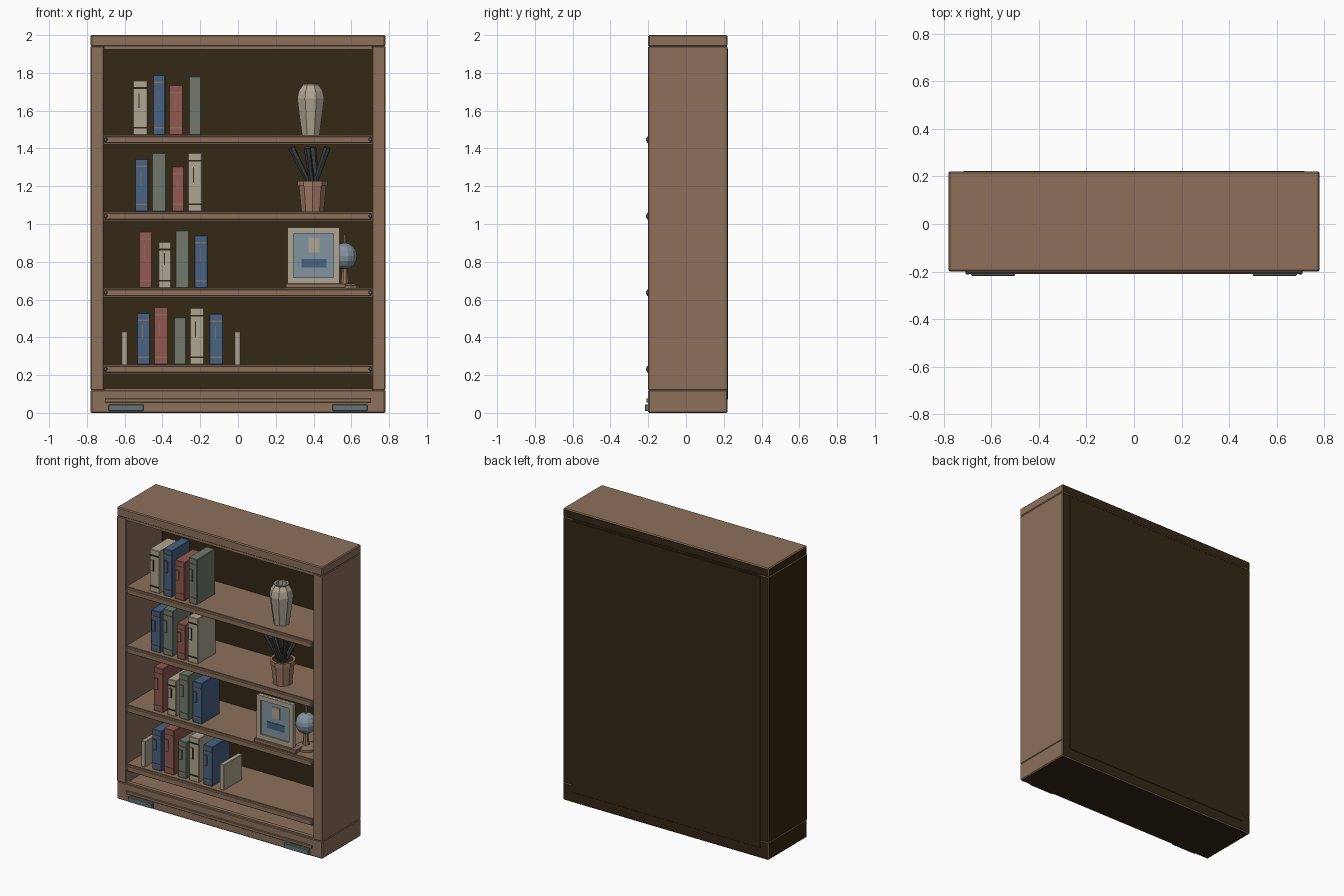
import bpy, bmesh, math
from mathutils import Vector

if "Cube" in bpy.data.objects:
    bpy.data.objects.remove(bpy.data.objects["Cube"])

COLOURS = {
    "brown_wood": (0.262, 0.162, 0.102), "dark_wood": (0.034, 0.021, 0.007),
    "cream": (0.43, 0.376, 0.283), "blue": (0.065, 0.122, 0.223),
    "red": (0.283, 0.098, 0.080), "sage": (0.162, 0.195, 0.150),
    "slate_leaf": (0.045, 0.055, 0.053), "pale_blue": (0.223, 0.296, 0.352),
    "terracotta": (0.342, 0.188, 0.122), "steel": (0.127, 0.181, 0.181)}
MATS = {}
for name, c in COLOURS.items():
    MATS[name] = bpy.data.materials.new(name)
    MATS[name].diffuse_color = (*c, 1)


def finish(bm, name, *mats):
    me = bpy.data.meshes.new(name)
    bmesh.ops.recalc_face_normals(bm, faces=bm.faces)
    bm.to_mesh(me)
    bm.free()
    for m in mats:
        me.materials.append(MATS[m])
    ob = bpy.data.objects.new(name, me)
    bpy.context.collection.objects.link(ob)
    return ob


def box(name, mat, x, y, z, bevel=0.0, two_tone=False):
    """Box from (min, max) ranges; two_tone puts dark wood on left, back and under faces."""
    bm = bmesh.new()
    bmesh.ops.create_cube(bm, size=1)
    for v in bm.verts:
        v.co = Vector([(r[0] + r[1]) / 2 + c * (r[1] - r[0]) for r, c in zip((x, y, z), v.co)])
    if bevel:
        bmesh.ops.bevel(bm, geom=bm.edges[:], offset=bevel, segments=1, affect='EDGES')
    bm.normal_update()
    if two_tone:
        for f in bm.faces:
            n = f.normal
            f.material_index = int(n.x < -0.8 or n.y > 0.8 or n.z < -0.8)
        return finish(bm, name, mat, "dark_wood")
    return finish(bm, name, mat)


def lathe(name, mat, cx, cy, profile, sides):
    """Closed turned shape from (radius, height) points."""
    bm = bmesh.new()
    rings = []
    for r, z in profile:
        rings.append([bm.verts.new((cx + r * math.cos(math.tau * (i + .5) / sides),
                                    cy + r * math.sin(math.tau * (i + .5) / sides), z))
                      for i in range(sides)])
    for a, b in zip(rings, rings[1:]):
        for i in range(sides):
            j = (i + 1) % sides
            bm.faces.new((a[i], a[j], b[j], b[i]))
    bm.faces.new(rings[0])
    bm.faces.new(rings[-1])
    return finish(bm, name, mat)


# case
F, B = -0.20, 0.22
for s, side in ((-1, "left"), (1, "right")):
    xr = sorted((s * 0.71, s * 0.78))
    box(side + "_side", "brown_wood", xr, (F, B), (0.12, 1.94), 0.004, True)
box("top_board", "brown_wood", (-0.78, 0.78), (F, B), (1.94, 2.0), 0.006, True)
box("top_rail", "brown_wood", (-0.71, 0.71), (F + 0.003, F + 0.03), (1.925, 1.945), 0, True)
box("plinth", "brown_wood", (-0.78, 0.78), (F, B), (0.0, 0.122), 0.006, True)
box("plinth_lip", "brown_wood", (-0.71, 0.71), (F + 0.003, F + 0.03), (0.115, 0.13), 0, True)
box("back_panel", "dark_wood", (-0.712, 0.712), (0.19, B - 0.004), (0.11, 1.95))
box("back_plate", "dark_wood", (-0.72, 0.72), (B - 0.005, B + 0.002), (0.07, 1.93), 0.002)
box("plinth_strip", "brown_wood", (-0.705, 0.705), (-0.21, -0.195), (0.055, 0.075), 0.002, True)
for s in (-1, 1):
    box("foot_plate", "steel", sorted((s * 0.50, s * 0.685)), (-0.218, -0.195), (0.010, 0.045), 0.003)

# shelves with front lips and end pins
SHELVES = (0.255, 0.66, 1.065, 1.47)
for z in SHELVES:
    box("shelf", "brown_wood", (-0.71, 0.71), (-0.19, 0.19), (z - 0.05, z), 0, True)
    box("shelf_lip", "brown_wood", (-0.705, 0.705), (-0.207, -0.185), (z - 0.042, z - 0.006), 0.003, True)
    for s in (-1, 1):
        box("shelf_pin", "steel", sorted((s * 0.692, s * 0.709)), (-0.212, -0.19), (z - 0.032, z - 0.014), 0.003)

# books: colour, left, right, top
ROWS = (
    (("blue", -.535, -.465, .53), ("red", -.445, -.37, .56), ("sage", -.34, -.275, .505),
     ("cream", -.255, -.18, .555), ("blue", -.15, -.08, .525)),
    (("red", -.525, -.455, .96), ("cream", -.42, -.355, .905), ("sage", -.33, -.26, .965),
     ("blue", -.23, -.16, .94)),
    (("blue", -.545, -.475, 1.345), ("sage", -.455, -.38, 1.375), ("red", -.35, -.285, 1.305),
     ("cream", -.265, -.19, 1.375)),
    (("cream", -.555, -.48, 1.76), ("blue", -.45, -.385, 1.79), ("red", -.365, -.29, 1.735),
     ("sage", -.26, -.195, 1.78)))
for base, row in zip(SHELVES, ROWS):
    for mat, x0, x1, top in row:
        h, yf = top - base, -0.165
        box(mat + "_book", mat, (x0, x1), (yf, 0.03), (base, top), 0.003)
        trim = "dark_wood" if mat == "cream" else "brown_wood"
        for t in (base + 0.04, top - 0.04):
            box("spine_band", trim, (x0 + .003, x1 - .003), (yf - .004, yf + .002), (t - .004, t + .004))
        box("spine_label", mat, (x0 + .008, x0 + .028), (yf - .007, yf + .002),
            (base + h * .5, base + h * .76))
        box("spine_label_edge", trim, (x0 + .028, x0 + .033), (yf - .007, yf + .002),
            (base + h * .5, base + h * .76))
for x in (-0.601, -0.003):
    box("bookend", "cream", (x - .015, x + .015), (-0.17, 0.03), (0.255, 0.43), 0.002)

# faceted vase
lathe("vase", "cream", 0.385, -0.08,
      ((.050, 1.47), (.054, 1.50), (.066, 1.58), (.077, 1.665), (.068, 1.705),
       (.046, 1.735), (.050, 1.745), (.036, 1.745), (.034, 1.70)), 8)

# potted plant
PX, PY = 0.395, -0.08
lathe("plant_pot", "terracotta", PX, PY, ((.062, 1.065), (.076, 1.20)), 10)
lathe("pot_rim", "terracotta", PX, PY, ((.083, 1.20), (.083, 1.228), (.066, 1.228), (.064, 1.215)), 10)
lathe("pot_soil", "dark_wood", PX, PY, ((.07, 1.205), (.07, 1.222)), 10)
for i in range(7):
    a = math.tau * i / 7
    lean = 0.125 if i else 0.0
    foot = Vector((PX + .02 * math.cos(a), PY + .02 * math.sin(a), 1.215))
    tip = Vector((PX + lean * math.cos(a), PY + lean * 0.7 * math.sin(a), 1.405))
    d = tip - foot
    bm = bmesh.new()
    bmesh.ops.create_cone(bm, cap_ends=True, segments=6, radius1=0.014, radius2=0.019, depth=d.length)
    bmesh.ops.rotate(bm, verts=bm.verts, matrix=d.to_track_quat('Z', 'Y').to_matrix())
    bmesh.ops.translate(bm, verts=bm.verts, vec=(foot + tip) / 2)
    finish(bm, "plant_leaf", "slate_leaf")

# framed picture on a stand
box("picture_stand", "brown_wood", (0.25, 0.57), (-0.185, -0.11), (0.66, 0.685), 0.003)
box("picture_back", "cream", (0.262, 0.537), (-0.158, -0.140), (0.685, 0.982), 0.002)
for n, x, z in (("left", (.262, .293), (.685, .982)), ("right", (.506, .537), (.685, .982)),
                ("top", (.293, .506), (.951, .982)), ("bottom", (.293, .506), (.685, .716))):
    box("picture_frame_" + n, "cream", x, (-0.172, -0.157), z)
box("picture_sheet", "pale_blue", (.293, .506), (-.162, -.156), (.716, .951))
box("picture_square", "cream", (.373, .432), (-.166, -.160), (.85, .925))
box("picture_bar", "blue", (.335, .468), (-.166, -.160), (.77, .815))

# small globe
GX, GY = 0.565, -0.07
lathe("globe_base", "brown_wood", GX + .01, GY, ((.072, .66), (.072, .675), (.04, .685)), 12)
lathe("globe_post", "terracotta", GX, GY, ((.022, .68), (.014, .78)), 8)
lathe("globe", "pale_blue", GX, GY,
      [(.065 * math.sin(math.pi * t / 8) + .002, .83 - .07 * math.cos(math.pi * t / 8))
       for t in range(9)], 12)
lathe("globe_pin", "brown_wood", GX, GY, ((.010, .89), (.010, .945)), 8)

for m in bpy.data.materials:
    if m.users and not m.is_grease_pencil:
        m.use_nodes = True
        m.node_tree.nodes["Principled BSDF"].inputs["Base Color"].default_value = m.diffuse_color
